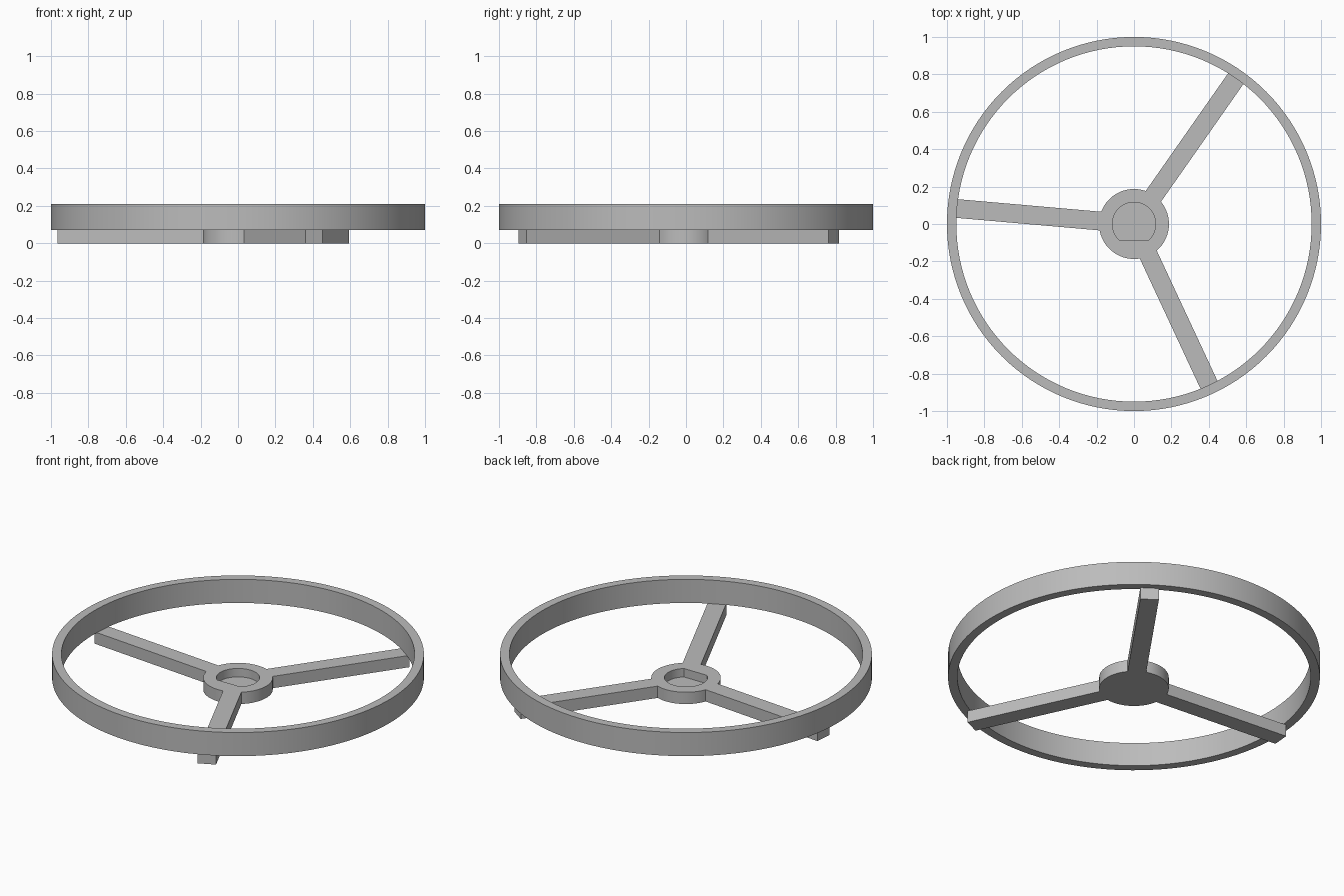
import bpy, bmesh
from math import cos, sin, tau, asin, acos, radians

default = bpy.data.objects.get("Cube")
if default:
    bpy.data.objects.remove(default, do_unlink=True)

gray = bpy.data.materials.new("plain gray")
gray.use_nodes = True
color = (0.5, 0.5, 0.5, 1)
gray.diffuse_color = color
gray.node_tree.nodes["Principled BSDF"].inputs["Base Color"].default_value = color

RIM_OUTER, RIM_INNER, RIM_TOP = 1.0, 0.95, 0.21
DECK = 0.07                       # height of hub and spokes, underside of rim
HUB_R, SPOKE_HALF, SPOKE_LEN = 0.187, 0.05, 0.964
BORE_R, BORE_FLAT, BORE_FLOOR = 0.116, 0.088, 0.02


def arc(radius, start, end, steps):
    angles = [start + (end - start) * i / steps for i in range(steps + 1)]
    return [(radius * cos(a), radius * sin(a)) for a in angles]


def finish(bm, name):
    bmesh.ops.recalc_face_normals(bm, faces=bm.faces)
    mesh = bpy.data.meshes.new(name)
    bm.to_mesh(mesh)
    bm.free()
    mesh.materials.append(gray)
    obj = bpy.data.objects.new(name, mesh)
    bpy.context.collection.objects.link(obj)
    return obj


def prism(name, outline, bottom, top):
    bm = bmesh.new()
    face = bm.faces.new([bm.verts.new((x, y, bottom)) for x, y in outline])
    result = bmesh.ops.extrude_face_region(bm, geom=[face])
    verts = [v for v in result["geom"] if isinstance(v, bmesh.types.BMVert)]
    bmesh.ops.translate(bm, verts=verts, vec=(0, 0, top - bottom))
    return finish(bm, name)


def smooth(obj):
    bpy.ops.object.select_all(action="DESELECT")
    obj.select_set(True)
    bpy.context.view_layer.objects.active = obj
    bpy.ops.object.shade_smooth_by_angle(angle=radians(30))


# Rim: rectangular section swept round the axis
bm = bmesh.new()
section = [(RIM_INNER, DECK), (RIM_OUTER, DECK), (RIM_OUTER, RIM_TOP), (RIM_INNER, RIM_TOP)]
verts = [bm.verts.new((r, 0, z)) for r, z in section]
edges = [bm.edges.new((verts[i], verts[(i + 1) % 4])) for i in range(4)]
bmesh.ops.spin(bm, geom=verts + edges, cent=(0, 0, 0), axis=(0, 0, 1),
               angle=tau, steps=128, use_merge=True)
bmesh.ops.remove_doubles(bm, verts=bm.verts, dist=0.0001)
smooth(finish(bm, "rim"))

# Hub with three spokes: one outline, walked spoke by spoke
half_angle = asin(SPOKE_HALF / HUB_R)
outline = []
for k in range(3):
    a = radians(55) + k * tau / 3
    for side in (-SPOKE_HALF, SPOKE_HALF):
        outline.append((SPOKE_LEN * cos(a) - side * sin(a), SPOKE_LEN * sin(a) + side * cos(a)))
    outline += arc(HUB_R, a + half_angle, a + tau / 3 - half_angle, 20)
hub = prism("hub_and_spokes", outline, 0, DECK)

# D-shaped blind bore in the hub
flat = acos(BORE_FLAT / BORE_R)
bore = prism("bore_cutter", arc(BORE_R, flat - tau / 4, tau * 3 / 4 - flat, 48), BORE_FLOOR, DECK + 0.1)
bore.hide_render = True
cut = hub.modifiers.new("bore", "BOOLEAN")
cut.operation = "DIFFERENCE"
cut.solver = "EXACT"
cut.object = bore
bpy.context.view_layer.objects.active = hub
bpy.ops.object.modifier_apply(modifier=cut.name)
bpy.data.objects.remove(bore, do_unlink=True)
smooth(hub)
